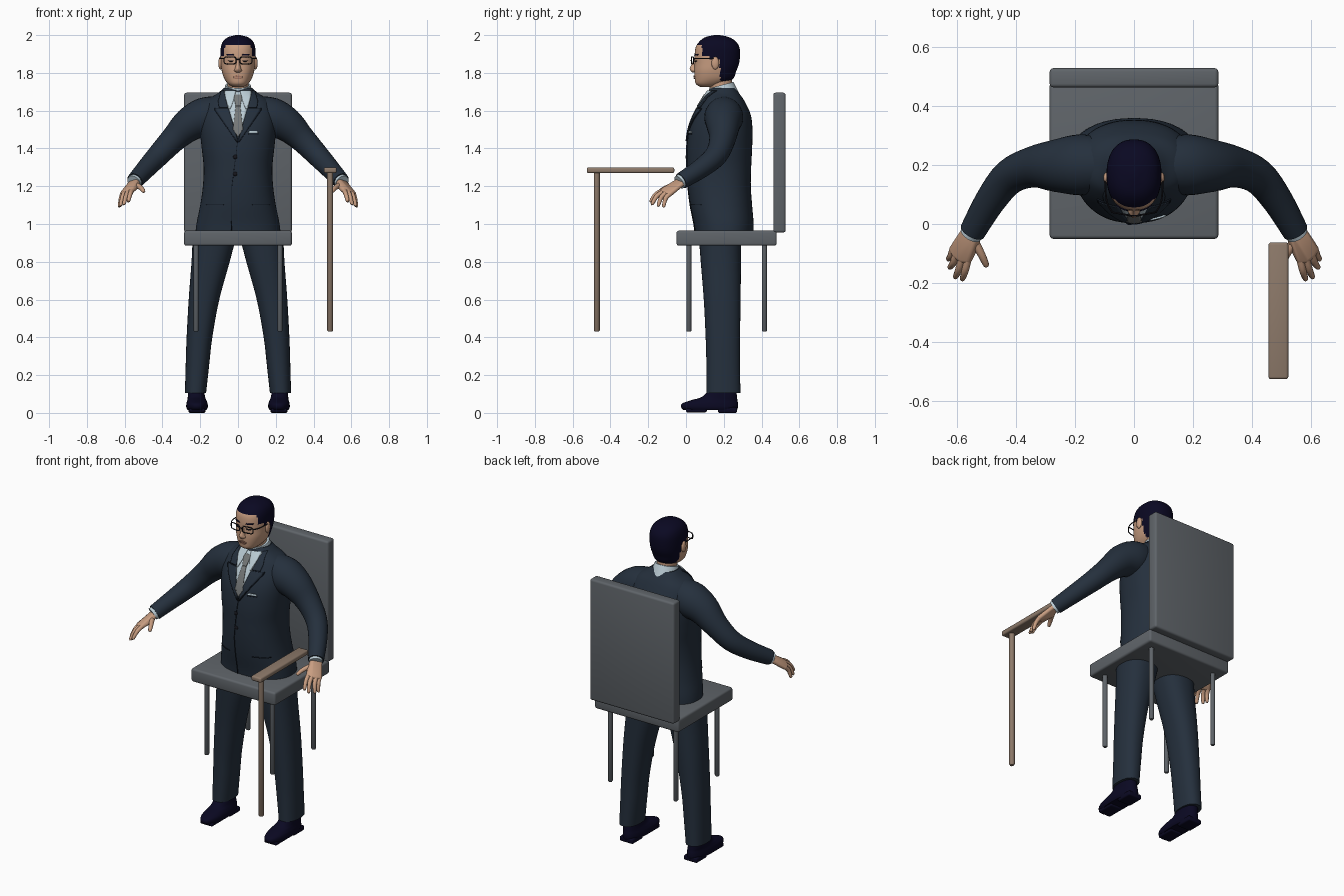
import bpy, bmesh, math
from mathutils import Vector

if "Cube" in bpy.data.objects:
    bpy.data.objects.remove(bpy.data.objects["Cube"])


def material(name, rgb):
    m = bpy.data.materials.new(name)
    m.use_nodes = True
    m.diffuse_color = (*rgb, 1)
    m.node_tree.nodes["Principled BSDF"].inputs["Base Color"].default_value = (*rgb, 1)
    return m


SUIT = material("navy suit", (.018, .029, .046))
SEAM = material("dark seam", (.006, .01, .018))
SKIN = material("skin", (.58, .34, .22))
LIP = material("lips", (.4, .19, .13))
HAIR = material("blue black", (.003, .0025, .016))
SHIRT = material("pale shirt", (.5, .61, .67))
TIE = material("grey tie", (.18, .19, .19))
CHAIR = material("grey chair", (.115, .128, .142))
WOOD = material("brown wood", (.27, .195, .145))
FRAME = material("black frame", (.008, .008, .012))
made = []


def finish(name, bm, *mats):
    bmesh.ops.recalc_face_normals(bm, faces=bm.faces)
    mesh = bpy.data.meshes.new(name)
    bm.to_mesh(mesh)
    bm.free()
    obj = bpy.data.objects.new(name, mesh)
    for m in mats:
        mesh.materials.append(m)
    bpy.context.collection.objects.link(obj)
    made.append(obj)
    return obj


def smooth(rows, steps):
    """Catmull-Rom through rows of numbers."""
    if steps == 1:
        return rows
    out = []
    for i in range(len(rows) - 1):
        quad = rows[max(i - 1, 0)], rows[i], rows[i + 1], rows[min(i + 2, len(rows) - 1)]
        for k in range(steps):
            t = k / steps
            out.append([b + .5 * t * (c - a + t * (2 * a - 5 * b + 4 * c - d + t * (3 * (b - c) + d - a)))
                        for a, b, c, d in zip(*quad)])
    return out + [list(rows[-1])]


def skin_rings(bm, rings):
    loops = [[bm.verts.new(p) for p in ring] for ring in rings]
    n = len(loops[0])
    for lo, hi in zip(loops, loops[1:]):
        for i in range(n):
            bm.faces.new((lo[i], lo[(i + 1) % n], hi[(i + 1) % n], hi[i]))
    bm.faces.new(loops[0])
    bm.faces.new(loops[-1])


def loft(name, rows, *mats, p=2.3, n=40, steps=5, side=1):
    """Stack of rounded outlines; each row is z, centre x, half width, front y, back y."""
    dense = smooth(rows, steps)
    rings = []
    for z, cx, hw, yf, yb in dense:
        ring = []
        for i in range(n):
            a = math.tau * i / n
            c, s = math.cos(a), math.sin(a)
            ring.append((side * (cx + hw * math.copysign(abs(c) ** (2 / p), c)),
                         (yf + yb) / 2 + (yb - yf) / 2 * math.copysign(abs(s) ** (2 / p), s), z))
        rings.append(ring)
    bm = bmesh.new()
    skin_rings(bm, rings)
    return finish(name, bm, *mats), dense


def tube(name, pts, mat, n=14, steps=4):
    """Round tube; each point is x, y, z, radius."""
    dense = smooth(pts, steps)
    c = [Vector(q[:3]) for q in dense]
    rings = []
    for i, q in enumerate(dense):
        rot = (c[min(i + 1, len(c) - 1)] - c[max(i - 1, 0)]).to_track_quat('Z', 'Y')
        rings.append([c[i] + rot @ Vector((q[3] * math.cos(math.tau * k / n),
                                           q[3] * math.sin(math.tau * k / n), 0)) for k in range(n)])
    bm = bmesh.new()
    skin_rings(bm, rings)
    return finish(name, bm, mat)


def box(name, lo, hi, mat, bevel=.012):
    bm = bmesh.new()
    bmesh.ops.create_cube(bm, size=1)
    for v in bm.verts:
        v.co = [(a + b) / 2 + (b - a) * k for a, b, k in zip(lo, hi, v.co)]
    bmesh.ops.bevel(bm, geom=bm.edges[:], offset=bevel, segments=3, affect='EDGES', profile=.5)
    return finish(name, bm, mat)


def ellipsoid(name, centre, size, mat):
    bm = bmesh.new()
    bmesh.ops.create_uvsphere(bm, u_segments=16, v_segments=10, radius=1)
    for v in bm.verts:
        v.co = [c + s * k for c, s, k in zip(centre, size, v.co)]
    return finish(name, bm, mat)


def front_y(dense, x, z, p=2.3):
    for a, b in zip(dense, dense[1:]):
        if a[0] <= z <= b[0]:
            t = (z - a[0]) / max(b[0] - a[0], 1e-6)
            _, cx, hw, yf, yb = [u + (v - u) * t for u, v in zip(a, b)]
            k = min(abs(x - cx) / hw, .98)
            return (yf + yb) / 2 - (yb - yf) / 2 * (1 - k ** p) ** (1 / p)
    return dense[-1][3]


def patch(name, dense, rows, mat, off=.002, side=1, cols=6, steps=6):
    """Thin plate laid on the front of a loft; each row is z, x from, x to."""
    bm = bmesh.new()
    grid = []
    for a, b in zip(rows, rows[1:]):
        for k in range(steps + 1):
            z, x0, x1 = [u + (v - u) * k / steps for u, v in zip(a, b)]
            xs = [side * (x0 + (x1 - x0) * j / cols) for j in range(cols + 1)]
            grid.append([bm.verts.new((x, front_y(dense, x, z) - off, z)) for x in xs])
    for lo, hi in zip(grid, grid[1:]):
        for j in range(cols):
            bm.faces.new((lo[j], lo[j + 1], hi[j + 1], hi[j]))
    bmesh.ops.remove_doubles(bm, verts=bm.verts, dist=1e-5)
    mod = finish(name, bm, mat).modifiers.new("thickness", 'SOLIDIFY')
    mod.thickness, mod.offset = .006, 0


# Chair
box("seat", (-.285, -.05, .885), (.285, .48, .965), CHAIR)
box("backrest", (-.285, .462, .955), (.285, .527, 1.695), CHAIR)
for x in (-.222, .222):
    for y in (.015, .415):
        tube("chair_leg", [(x, y, .43, .01), (x, y, .436, .014), (x, y, .9, .014)], CHAIR, steps=1)

# Walking stick
box("stick_handle", (.455, -.525, 1.27), (.522, -.062, 1.3), WOOD, .009)
tube("stick_shaft", [(.488, -.472, .43, .011), (.488, -.472, .437, .016), (.488, -.472, 1.28, .016)], WOOD, steps=1)

# Jacket body
_, body = loft("jacket", [
    (.92, 0, .228, .052, .355), (1, 0, .22, .042, .358), (1.1, 0, .2, .022, .35), (1.2, 0, .186, .01, .343),
    (1.3, 0, .182, .005, .345), (1.4, 0, .192, .004, .35), (1.5, 0, .202, .016, .352), (1.58, 0, .2, .045, .342),
    (1.65, 0, .17, .085, .31), (1.69, 0, .11, .11, .283), (1.72, 0, .075, .13, .262)], SUIT, n=64)

# Shirt front, tie, lapels and jacket details
patch("shirt_front", body, [(1.455, 0, 0), (1.6, -.048, .048), (1.7, -.075, .075)], SHIRT)
patch("tie", body, [(1.46, 0, 0), (1.5, -.027, .027), (1.625, -.012, .012)], TIE, .006)
patch("tie_knot", body, [(1.625, -.012, .012), (1.67, -.021, .021), (1.685, -.016, .016)], TIE, .009)
for s in (-1, 1):
    patch("lapel_shadow", body, [(1.435, 0, .008), (1.6, .048, .122), (1.612, .05, .124)], SEAM, .002, s)
    patch("lapel", body, [(1.44, 0, .006), (1.6, .046, .117), (1.61, .05, .119)], SUIT, .006, s)
    patch("jacket_collar", body, [(1.615, .052, .1), (1.65, .062, .105), (1.705, .074, .088)], SUIT, .006, s)
    patch("collar_wing", body, [(1.61, .04, .046), (1.67, .018, .066), (1.705, .012, .07)], SHIRT, .007, s)
    patch("pocket_flap", body, [(1.1, .075, .165), (1.104, .075, .168)], SEAM, .001, s)
patch("front_seam", body, [(.96, -.036, -.033), (1.2, -.034, -.031), (1.44, -.003, 0)], SEAM, .001)
patch("breast_pocket", body, [(1.474, .055, .108), (1.479, .055, .108)], SEAM, .001)
patch("pocket_square", body, [(1.482, .055, .108), (1.492, .06, .1)], SHIRT, .003)
for z in (1.265, 1.355):
    ellipsoid("jacket_button", (-.015, front_y(body, -.015, z) - .002, z), (.011, .005, .011), FRAME)

# Neck and shirt collar
loft("neck", [(1.66, 0, .058, .13, .25), (1.72, 0, .055, .125, .245), (1.78, 0, .056, .11, .243)], SKIN, p=2)
tube("shirt_collar", [(0, .205, 1.655, .088), (0, .195, 1.7, .076), (0, .186, 1.735, .067)], SHIRT, 32)

# Head, with the hair chosen by a stepped hairline
head, face = loft("head", [
    (1.726, 0, .03, .075, .15), (1.742, 0, .053, .052, .2), (1.77, 0, .073, .046, .25), (1.81, 0, .086, .044, .266),
    (1.85, 0, .091, .046, .281), (1.9, 0, .093, .046, .286), (1.94, 0, .09, .053, .281), (1.97, 0, .077, .075, .26),
    (1.99, 0, .05, .105, .225), (2, 0, .012, .15, .18)], SKIN, HAIR, n=64)
for f in head.data.polygons:
    y, z = f.center.y, f.center.z
    line = 1.945 if y < .085 else 1.895 if y < .12 else 1.865 if y < .18 else 1.758
    f.material_index = int(z > line)

# Facial features
loft("nose", [(1.802, 0, .01, .034, .07), (1.812, 0, .021, .024, .08), (1.825, 0, .016, .02, .08),
              (1.85, 0, .01, .032, .08), (1.88, 0, .008, .044, .08)], SKIN, p=2, n=20)
patch("upper_lip", face, [(1.778, -.026, .026), (1.786, -.008, .008)], LIP)
patch("lower_lip", face, [(1.768, -.012, .012), (1.776, -.024, .024)], LIP)
for s in (-1, 1):
    patch("eye", face, [(1.859, .028, .044), (1.866, .022, .052)], FRAME, .001, s)
    patch("eyebrow", face, [(1.892, .02, .055), (1.899, .024, .06)], HAIR, .001, s)
    ellipsoid("ear", (s * .093, .155, 1.852), (.011, .02, .034), SKIN)

    # Spectacles
    rim = []
    for i in range(21):
        a = math.tau * i / 20
        u, v = [math.copysign(abs(w) ** .5, w) for w in (math.cos(a), math.sin(a))]
        rim.append((s * (.042 + .032 * u), .034 + .006 * u, 1.866 + .019 * v, .003))
    tube("glasses_rim", rim, FRAME, 8, 1)
    tube("glasses_arm", [(s * .074, .04, 1.875, .003), (s * .093, .08, 1.876, .003), (s * .097, .16, 1.876, .003)], FRAME, 8)
tube("glasses_bridge", [(-.012, .028, 1.87, .003), (.012, .028, 1.87, .003)], FRAME, 8, 1)

for s in (-1, 1):
    # Sleeve and cuff
    tube("sleeve", [(s * x, y, z, r) for x, y, z, r in (
        (.09, .2, 1.59, .09), (.18, .2, 1.565, .103), (.26, .197, 1.525, .09), (.34, .193, 1.45, .07),
        (.42, .16, 1.365, .06), (.485, .08, 1.295, .052), (.546, -.025, 1.228, .044))], SUIT, 28)
    tube("shirt_cuff", [(s * .53, 0, 1.245, .038), (s * .552, -.036, 1.221, .038)], SHIRT, 20, 1)

    # Hand
    knuckles = [(.562, -.12, 1.178), (.582, -.118, 1.172), (.6, -.104, 1.166), (.611, -.085, 1.16)]
    tips = [(.58, -.185, 1.122), (.603, -.178, 1.108), (.622, -.146, 1.1), (.627, -.118, 1.096)]
    bm = bmesh.new()
    for x, y, z in knuckles + [(.532, -.034, 1.232), (.565, -.015, 1.218), (.536, -.07, 1.2)]:
        ball = bmesh.ops.create_icosphere(bm, subdivisions=2, radius=.014)
        bmesh.ops.translate(bm, verts=ball["verts"], vec=(s * x, y, z))
    hull = bmesh.ops.convex_hull(bm, input=bm.verts)
    bmesh.ops.delete(bm, geom=[g for g in hull["geom_interior"] if isinstance(g, bmesh.types.BMVert)], context='VERTS')
    finish("palm", bm, SKIN)
    for a, b in zip(knuckles, tips):
        mid = [(p + q) / 2 for p, q in zip(a, b)]
        tube("finger", [(s * a[0], a[1], a[2], .013), (s * mid[0], mid[1] - .006, mid[2] + .008, .012),
                        (s * b[0], b[1], b[2], .009), (s * b[0], b[1] - .002, b[2] - .006, .003)], SKIN, 10)
    tube("thumb", [(s * .542, -.055, 1.207, .016), (s * .515, -.105, 1.192, .013),
                   (s * .5, -.138, 1.174, .01), (s * .497, -.144, 1.17, .003)], SKIN, 10)

    # Trouser leg
    loft("trouser_leg", [(.105, .225, .056, .108, .288), (.25, .215, .062, .108, .286), (.4, .204, .068, .104, .286),
                         (.6, .18, .081, .094, .289), (.8, .145, .101, .078, .291), (.93, .125, .115, .068, .293)],
         SUIT, side=s)

    # Shoe
    loft("shoe", [(.014, .217, .05, -.012, .27), (.03, .217, .057, -.026, .275), (.05, .217, .056, -.02, .275),
                  (.068, .218, .05, .03, .272), (.085, .22, .046, .085, .27), (.13, .224, .042, .13, .265)],
         HAIR, side=s)
    box("shoe_heel", (s * .217 - .045, .17, 0), (s * .217 + .045, .27, .03), HAIR, .008)
    box("shoe_sole", (s * .217 - .042, .0, .003), (s * .217 + .042, .11, .025), HAIR, .008)

# Smooth shading with sharp edges kept
for obj in bpy.context.selected_objects:
    obj.select_set(False)
for obj in made:
    obj.select_set(True)
bpy.context.view_layer.objects.active = made[0]
bpy.ops.object.shade_smooth_by_angle(angle=math.radians(40))
